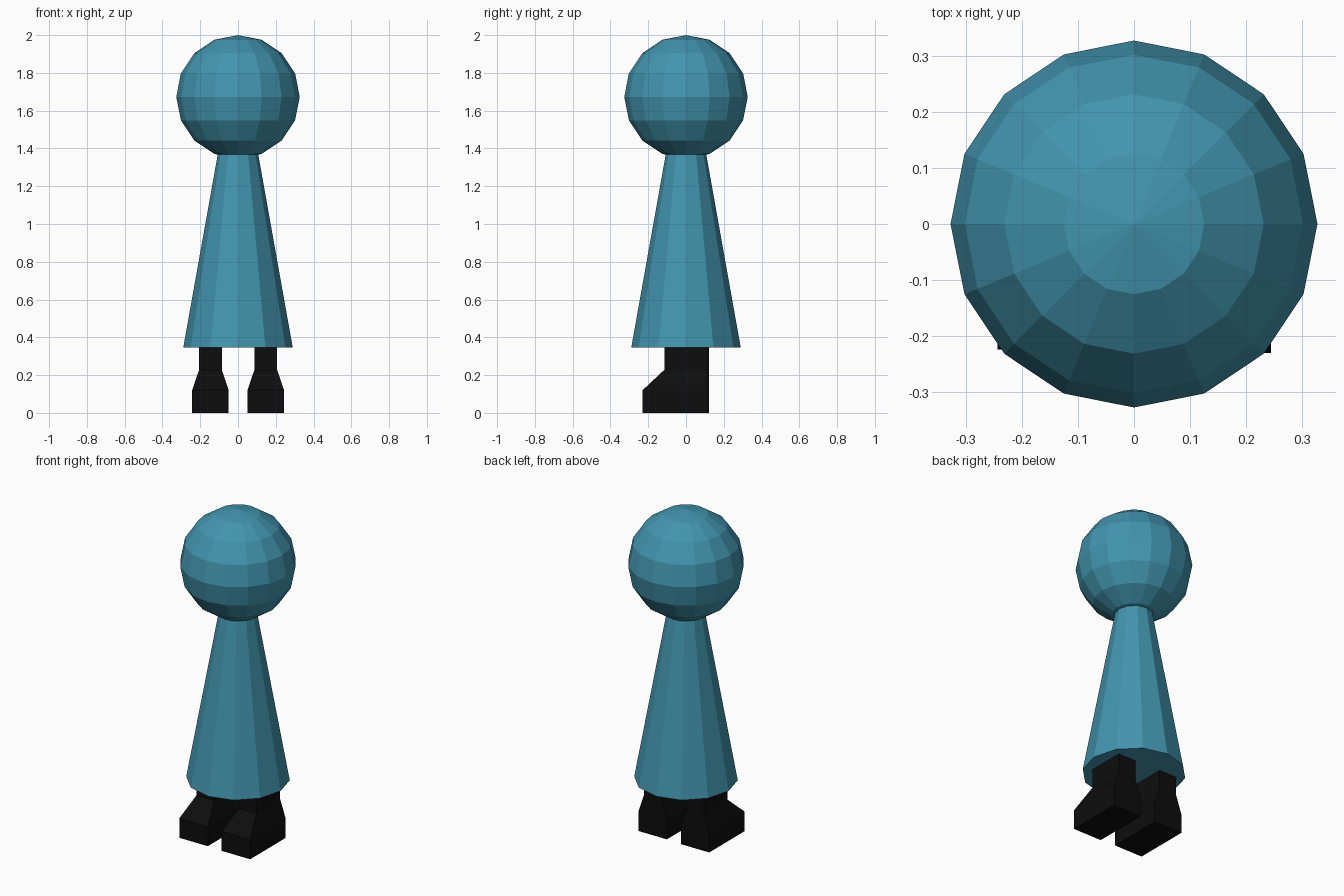
import bpy, bmesh

if "Cube" in bpy.data.objects:
    bpy.data.objects.remove(bpy.data.objects["Cube"])


def material(name, rgb):
    m = bpy.data.materials.new(name)
    m.diffuse_color = (*rgb, 1)
    m.use_nodes = True
    m.node_tree.nodes["Principled BSDF"].inputs["Base Color"].default_value = m.diffuse_color
    return m


teal = material("teal", (0.054, 0.30, 0.425))
black = material("black", (0.004, 0.004, 0.004))

# Head: faceted ball
bpy.ops.mesh.primitive_uv_sphere_add(segments=16, ring_count=8, radius=0.327, location=(0, 0, 1.673))
head = bpy.context.object
head.name = "head"
head.data.materials.append(teal)

# Robe: tapered twelve-sided body whose tip is tucked into the head
z0, z1 = 0.345, 1.42
bpy.ops.mesh.primitive_cone_add(vertices=12, radius1=0.29, radius2=0.098, depth=z1 - z0,
                                location=(0, 0, (z0 + z1) / 2))
robe = bpy.context.object
robe.name = "robe"
robe.data.materials.append(teal)

# Leg cross-sections: height, half width, front y, back y
SECTIONS = [(0.0, 0.097, -0.23, 0.115),
            (0.12, 0.097, -0.23, 0.115),
            (0.228, 0.06, -0.115, 0.115),
            (0.35, 0.06, -0.115, 0.115)]


def leg(name, x, dy):
    bm = bmesh.new()
    rings = []
    for z, w, front, back in SECTIONS:
        corners = [(x - w, front), (x + w, front), (x + w, back), (x - w, back)]
        rings.append([bm.verts.new((cx, cy + dy, z)) for cx, cy in corners])
    for a, b in zip(rings, rings[1:]):
        for i in range(4):
            j = (i + 1) % 4
            bm.faces.new((a[i], a[j], b[j], b[i]))
    bm.faces.new(rings[0][::-1])
    bm.faces.new(rings[-1])
    bmesh.ops.recalc_face_normals(bm, faces=bm.faces)
    me = bpy.data.meshes.new(name)
    bm.to_mesh(me)
    bm.free()
    me.materials.append(black)
    bpy.context.collection.objects.link(bpy.data.objects.new(name, me))


# Booted legs, one standing slightly further back
leg("left_leg", -0.146, 0.006)
leg("right_leg", 0.147, 0.0)
